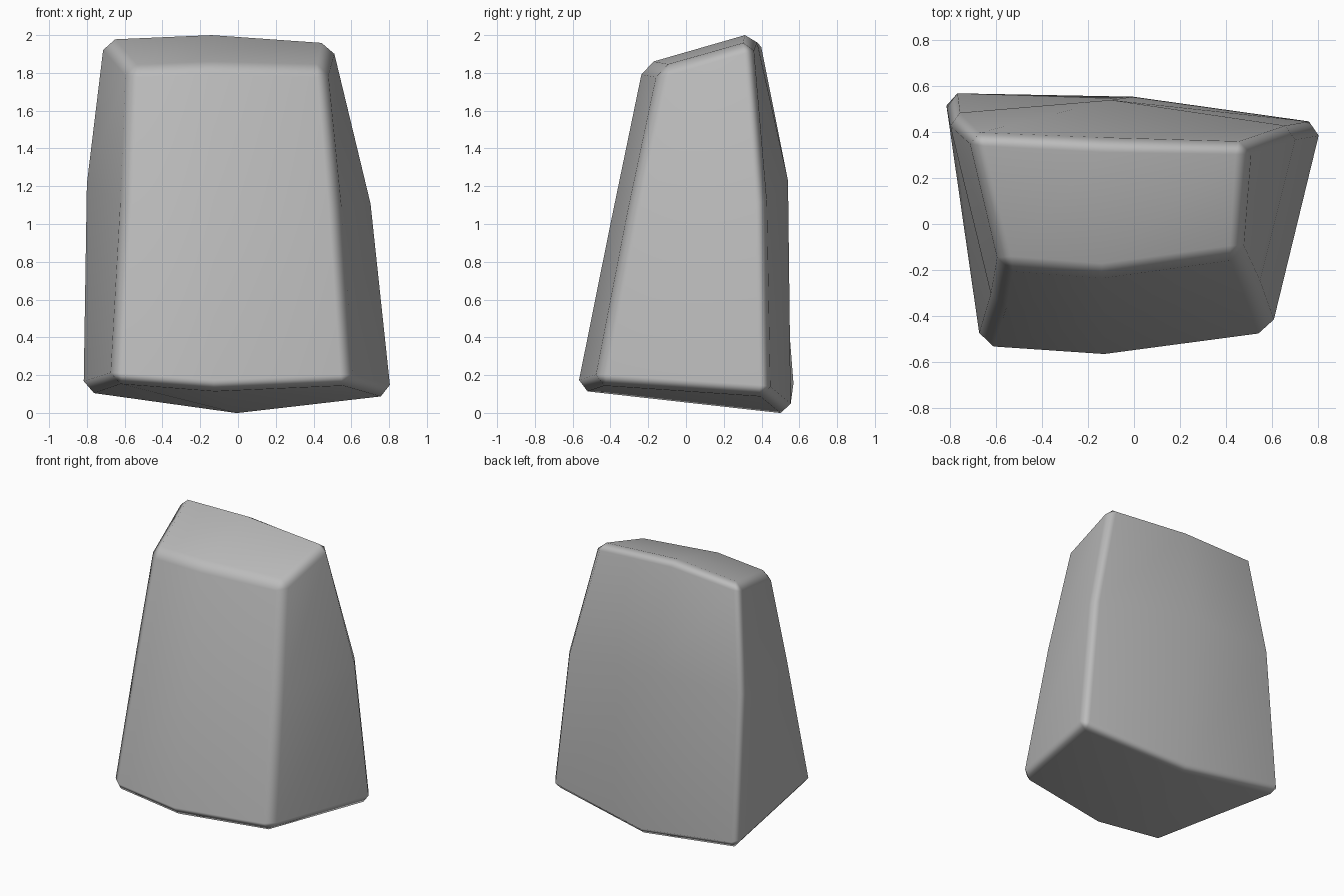
import bpy
import bmesh

cube = bpy.data.objects.get("Cube")
if cube:
    bpy.data.objects.remove(cube, do_unlink=True)

# Single stone colour
stone = bpy.data.materials.new("stone grey")
stone.use_nodes = True
grey = (0.5, 0.5, 0.5, 1)
stone.diffuse_color = grey
bsdf = next(n for n in stone.node_tree.nodes if n.type == "BSDF_PRINCIPLED")
bsdf.inputs["Base Color"].default_value = grey
bsdf.inputs["Roughness"].default_value = 0.8

# Cross-sections from base to top, each running round the block:
# front right, front middle, front left, back left, back middle, back right
rings = [
    [(-0.67, -0.54, 0.16), (-0.13, -0.577, 0.12), (0.60, -0.48, 0.15),
     (0.823, 0.44, 0.09), (0, 0.555, -0.007), (-0.825, 0.575, 0.11)],
    [(-0.61, -0.36, 1.1), (-0.13, -0.4, 1.0), (0.535, -0.30, 1.08),
     (0.715, 0.42, 1.11), (-0.1, 0.54, 1.23), (-0.813, 0.48, 1.22)],
    [(-0.58, -0.19, 1.83), (-0.14, -0.225, 1.845), (0.47, -0.14, 1.83),
     (0.50, 0.355, 1.97), (-0.14, 0.365, 2.015), (-0.72, 0.395, 1.99)],
]

bm = bmesh.new()
loops = [[bm.verts.new(p) for p in ring] for ring in rings]

# Walls
for low, high in zip(loops, loops[1:]):
    for i in range(len(low)):
        j = (i + 1) % len(low)
        bm.faces.new((low[i], low[j], high[j], high[i]))

# Base and top, each folded along the middle
for ring in (loops[0], loops[-1]):
    a, b, c, d, e, f = ring
    bm.faces.new((a, b, e, f))
    bm.faces.new((b, c, d, e))

bmesh.ops.recalc_face_normals(bm, faces=bm.faces)
mesh = bpy.data.meshes.new("rock")
bm.to_mesh(mesh)
bm.free()
mesh.materials.append(stone)
for face in mesh.polygons:
    face.use_smooth = True

rock = bpy.data.objects.new("rock", mesh)
bpy.context.collection.objects.link(rock)

# Worn edges with flat-looking main faces
bevel = rock.modifiers.new("worn edges", "BEVEL")
bevel.width = 0.055
bevel.segments = 1
bevel.limit_method = "ANGLE"
bevel.angle_limit = 0.6
normals = rock.modifiers.new("face weighted shading", "WEIGHTED_NORMAL")
normals.keep_sharp = False
